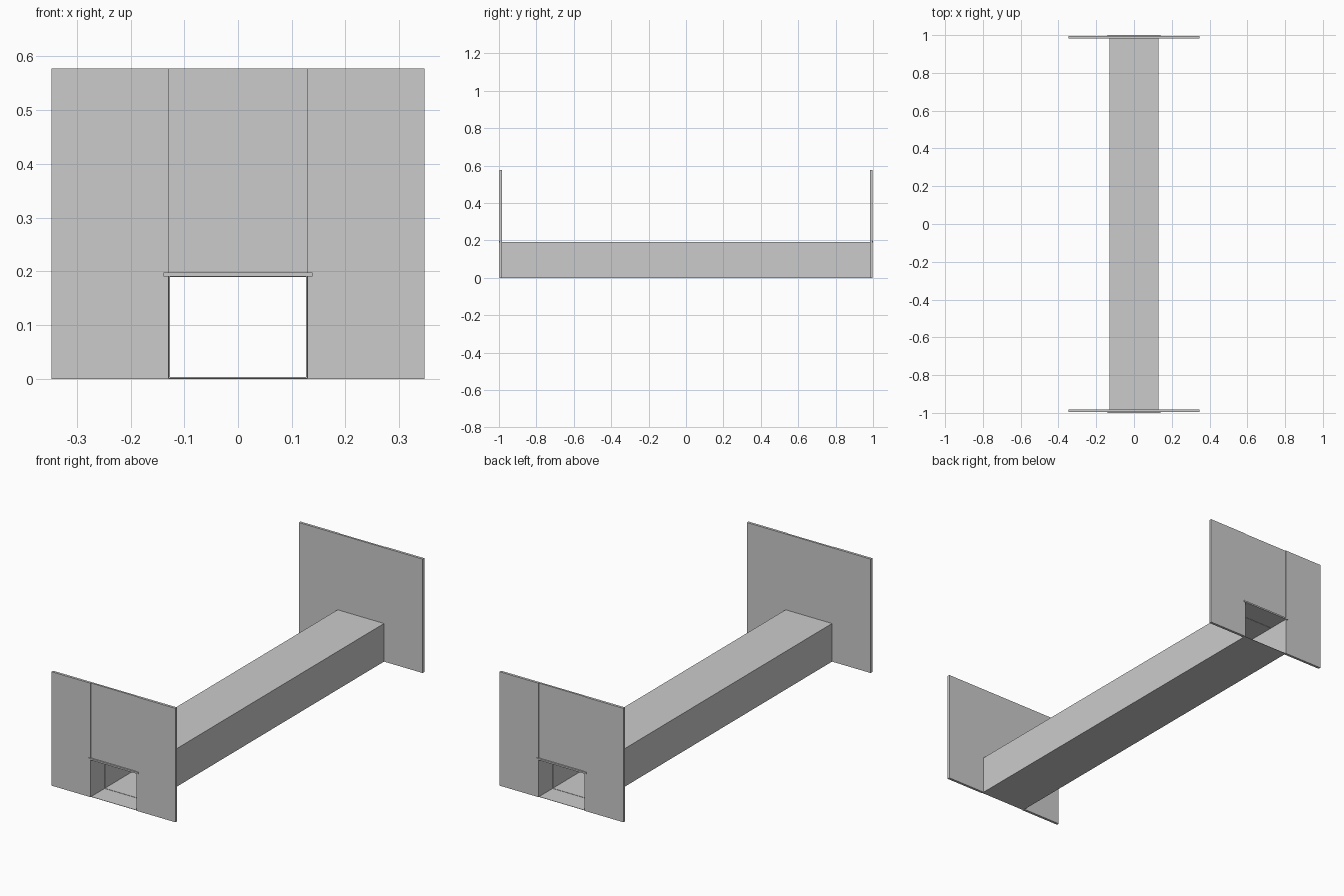
import bpy

if "Cube" in bpy.data.objects:
    bpy.data.objects.remove(bpy.data.objects["Cube"])

HALF_W, WALL_W, WALL_H = 0.130, 0.347, 0.577   # barrel half width, headwall half width and height
ROOF = 0.193                                   # top of the barrel
OUT, INNER = 0.996, 0.983                      # outer and inner faces of a headwall


def box(name, x, y, z):
    """Box from three (low, high) ranges."""
    verts = [(a, b, c) for a in x for b in y for c in z]
    faces = [(0, 1, 3, 2), (4, 6, 7, 5), (0, 4, 5, 1),
             (2, 3, 7, 6), (0, 2, 6, 4), (1, 5, 7, 3)]
    return add(name, verts, faces)


def add(name, verts, faces):
    mesh = bpy.data.meshes.new(name)
    mesh.from_pydata(verts, [], faces)
    obj = bpy.data.objects.new(name, mesh)
    bpy.context.collection.objects.link(obj)
    return obj


def tube(name, w, z0, z1, length, t):
    """Open-ended rectangular tube along y with wall thickness t."""
    verts = []
    for y in (-length, length):
        for d in (0, t):
            verts += [(-w + d, y, z0 + d), (w - d, y, z0 + d),
                      (w - d, y, z1 - d), (-w + d, y, z1 - d)]
    faces = []
    for i in range(4):
        j = (i + 1) % 4
        faces += [(i, j, j + 8, i + 8), (i + 4, i + 12, j + 12, j + 4),
                  (i, i + 4, j + 4, j), (i + 8, j + 8, j + 12, i + 12)]
    return add(name, verts, faces)


def mirrored(obj, x=False):
    """Repeat a part on the far end, and optionally on the other side."""
    m = obj.modifiers.new("Mirror", 'MIRROR')
    m.use_axis = (x, True, False)


# Square channel and the liner inside it, set back from both mouths
tube("barrel", HALF_W, 0, ROOF, OUT - 0.003, 0.0015)
tube("barrel_liner", HALF_W - 0.0017, 0.0017, ROOF - 0.0017, 0.885, 0.0015)

# Headwalls: side panels and a slightly recessed panel above the mouth
mirrored(box("headwall_side", (HALF_W - 0.001, WALL_W), (-OUT, -INNER), (0, WALL_H)), x=True)
mirrored(box("headwall_centre", (-HALF_W, HALF_W), (-OUT + 0.003, -INNER), (ROOF - 0.002, WALL_H)))

# Lintel strip over each mouth
mirrored(box("lintel", (-0.139, 0.139), (-1.0, -OUT + 0.004), (0.190, 0.198)))
